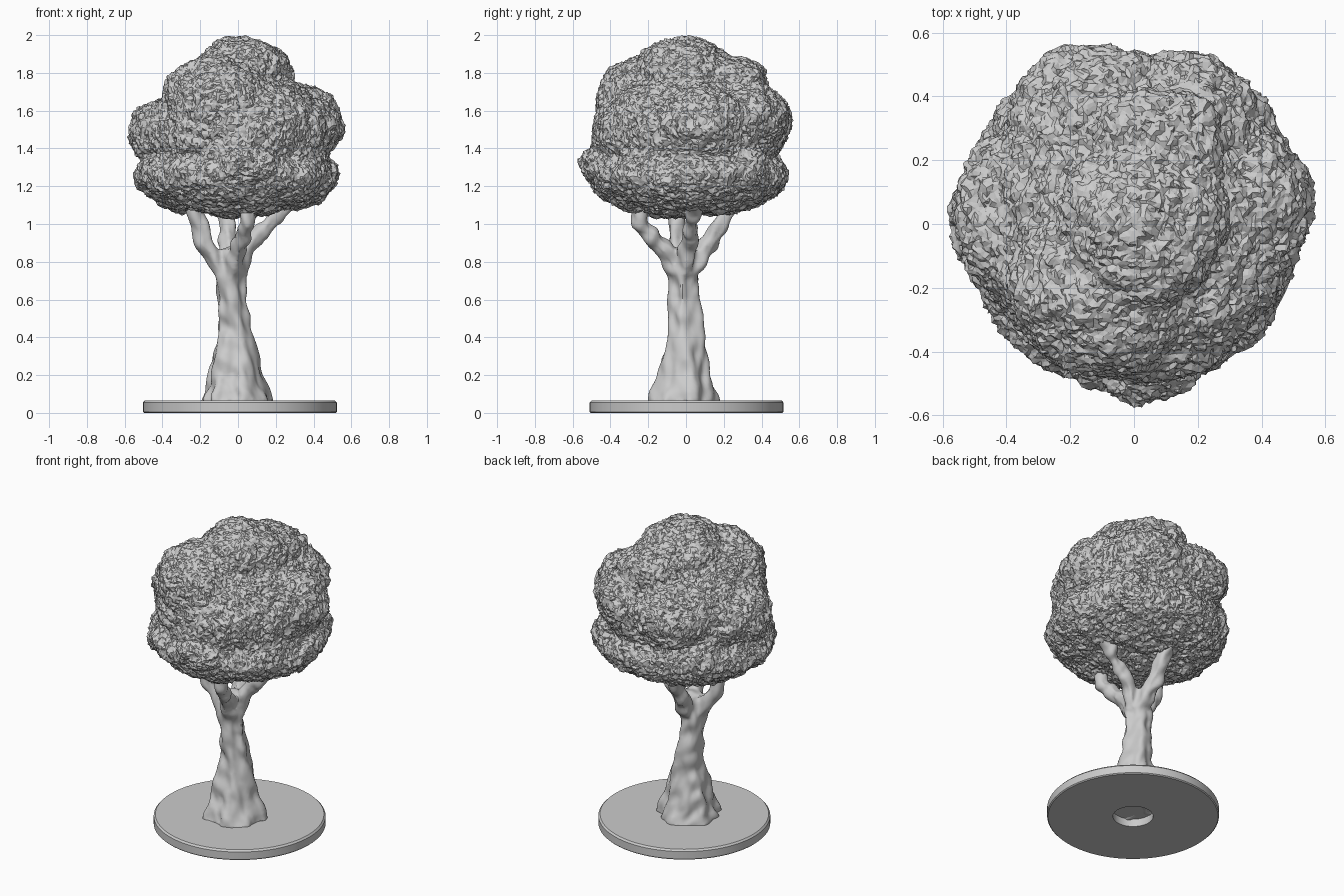
import bpy, bmesh, math, random
from mathutils import Vector, Matrix, noise

random.seed(4)
cube = bpy.data.objects.get("Cube")
if cube:
    bpy.data.objects.remove(cube, do_unlink=True)

grey = bpy.data.materials.new("plain grey")
grey.use_nodes = True
grey.diffuse_color = (0.6, 0.6, 0.6, 1)
grey.node_tree.nodes["Principled BSDF"].inputs["Base Color"].default_value = (0.6, 0.6, 0.6, 1)


def make_object(name, bm):
    bmesh.ops.recalc_face_normals(bm, faces=bm.faces)
    mesh = bpy.data.meshes.new(name)
    bm.to_mesh(mesh)
    bm.free()
    mesh.materials.append(grey)
    obj = bpy.data.objects.new(name, mesh)
    bpy.context.collection.objects.link(obj)
    bpy.ops.object.select_all(action='DESELECT')
    bpy.context.view_layer.objects.active = obj
    obj.select_set(True)
    return obj


def fuse(obj, voxel, smoothing):
    """Merge overlapping volumes into one skin and soften the creases."""
    remesh = obj.modifiers.new("fuse", 'REMESH')
    remesh.mode = 'VOXEL'
    remesh.voxel_size = voxel
    soften = obj.modifiers.new("soften", 'SMOOTH')
    soften.iterations = smoothing
    for name in ("fuse", "soften"):
        bpy.ops.object.modifier_apply(modifier=name)


def roughen(obj, offset):
    """Push every vertex along its normal by offset(position)."""
    normals = [v.normal.copy() for v in obj.data.vertices]
    for v, n in zip(obj.data.vertices, normals):
        v.co += n * offset(v.co)
    obj.data.update()


def tube(bm, path, ripple=0.0, sides=36):
    """Loft rings with twisting ridges through (x, y, z, radius) points."""
    rings = []
    for i, (x, y, z, r) in enumerate(path):
        a, b = path[max(i - 1, 0)], path[min(i + 1, len(path) - 1)]
        turn = Vector((0, 0, 1)).rotation_difference(Vector(b[:3]) - Vector(a[:3]))
        ring = []
        for k in range(sides):
            t = math.tau * k / sides
            rr = r * (1 + ripple * (math.sin(5 * t + 4 * z) + 0.6 * math.sin(8 * t - 5 * z)))
            ring.append(bm.verts.new(Vector((x, y, z)) + turn @ Vector((rr * math.cos(t), rr * math.sin(t), 0))))
        rings.append(ring)
    for lo, hi in zip(rings, rings[1:]):
        for k in range(sides):
            j = (k + 1) % sides
            bm.faces.new((lo[k], lo[j], hi[j], hi[k]))
    bm.faces.new(rings[0][::-1])
    bm.faces.new(rings[-1])


# Base disc with a round recess underneath: revolved profile
profile = [(0, 0.05), (0.12, 0.05), (0.12, 0), (0.507, 0), (0.513, 0.006),
           (0.513, 0.055), (0.503, 0.066), (0, 0.066)]
bm = bmesh.new()
pts = [bm.verts.new((r, 0, z)) for r, z in profile]
edges = [bm.edges.new(p) for p in zip(pts, pts[1:])]
bmesh.ops.spin(bm, geom=pts + edges, cent=(0, 0, 0), axis=(0, 0, 1), angle=math.tau, steps=72)
bmesh.ops.remove_doubles(bm, verts=bm.verts, dist=0.0001)
bmesh.ops.translate(bm, verts=bm.verts, vec=(0.01, 0.003, 0))
make_object("base_disc", bm)
bpy.ops.object.shade_smooth_by_angle(angle=math.radians(30))

# Trunk with flared roots and four branches
bm = bmesh.new()
tube(bm, [(-0.01, -0.015, 0.055, 0.185), (-0.01, -0.015, 0.1, 0.17), (-0.015, -0.01, 0.2, 0.137),
          (-0.015, -0.005, 0.32, 0.112), (-0.02, 0, 0.45, 0.09), (-0.035, -0.005, 0.6, 0.077),
          (-0.04, -0.015, 0.72, 0.078), (-0.035, -0.015, 0.8, 0.08), (-0.03, -0.015, 0.87, 0.06)], 0.06)
branches = [
    [(-0.07, -0.02, 0.74, 0.05), (-0.12, -0.03, 0.82, 0.05), (-0.18, -0.04, 0.9, 0.045),
     (-0.205, -0.05, 1.0, 0.042), (-0.26, -0.05, 1.16, 0.036)],
    [(0.0, 0, 0.74, 0.05), (0.03, 0.01, 0.84, 0.05), (0.1, 0.02, 0.94, 0.04),
     (0.17, 0.03, 1.01, 0.038), (0.28, 0.04, 1.12, 0.036)],
    [(-0.02, -0.04, 0.74, 0.05), (0.0, -0.1, 0.85, 0.046), (0.02, -0.18, 0.93, 0.042),
     (0.05, -0.24, 1.0, 0.038), (0.07, -0.27, 1.16, 0.035)],
    [(-0.03, 0.01, 0.74, 0.05), (-0.04, 0.08, 0.84, 0.05), (-0.05, 0.13, 0.91, 0.045),
     (-0.06, 0.19, 1.01, 0.042), (-0.07, 0.26, 1.16, 0.038)]]
for path in branches:
    tube(bm, path, 0.05)
trunk = make_object("trunk_and_branches", bm)
fuse(trunk, 0.012, 1)
roughen(trunk, lambda p: 0.022 * noise.noise(Vector((p.x * 16, p.y * 16, p.z * 11 + p.x * 8))))
bpy.ops.object.shade_smooth_by_angle(angle=math.radians(40))

# Foliage: overlapping lobes (centre, radii) fused into one rough crown
lobes = [
    ((-0.01, 0.01, 1.26), (0.53, 0.52, 0.215)),    # broad underside
    ((0, 0.01, 1.47), (0.49, 0.5, 0.36)),          # core
    ((-0.09, -0.17, 1.63), (0.3, 0.31, 0.26)),     # front upper
    ((0.02, 0, 1.74), (0.27, 0.28, 0.25)),         # top
    ((0.34, 0.07, 1.53), (0.21, 0.25, 0.19)),      # right side
    ((-0.37, 0.03, 1.48), (0.2, 0.25, 0.18)),      # left side
    ((-0.12, 0.31, 1.54), (0.26, 0.25, 0.2)),      # back
    ((0.18, 0.3, 1.56), (0.21, 0.23, 0.2)),
    ((0.07, 0.24, 1.74), (0.21, 0.19, 0.15)),      # back upper
    ((0.05, -0.43, 1.31), (0.15, 0.14, 0.1)),      # front low bump
    ((0.3, 0.3, 1.29), (0.14, 0.14, 0.13)),        # back corners
    ((-0.3, 0.3, 1.29), (0.14, 0.14, 0.13)),
]
bm = bmesh.new()
for centre, radii in lobes:
    bmesh.ops.create_icosphere(bm, subdivisions=4, radius=1,
                               matrix=Matrix.LocRotScale(Vector(centre), None, Vector(radii)))
crown = make_object("foliage_crown", bm)
fuse(crown, 0.015, 5)


def leafiness(p):
    lumps = 0.024 * noise.noise(p * 6) + 0.016 * noise.noise(p * 15)
    return 0.006 + lumps + 0.014 * noise.noise(p * 34) + random.uniform(-0.004, 0.004)


roughen(crown, leafiness)
# Uneven triangles give the leafy, faceted surface
for v in crown.data.vertices:
    v.co += Vector([random.uniform(-0.004, 0.004) for _ in range(3)])
bm = bmesh.new()
bm.from_mesh(crown.data)
bmesh.ops.triangulate(bm, faces=bm.faces)
for f in bm.faces:
    f.smooth = False
bm.to_mesh(crown.data)
bm.free()
